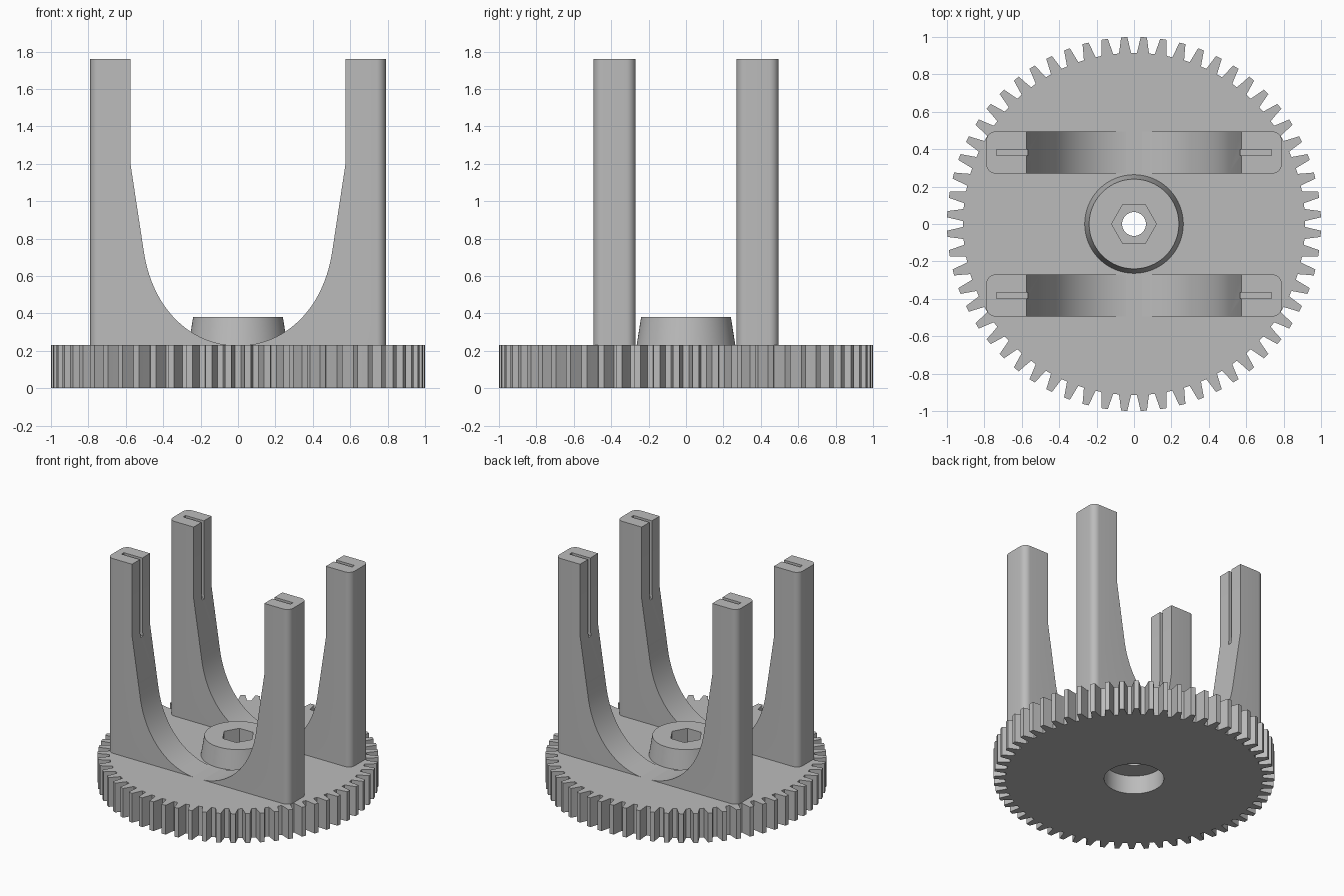
import bpy, bmesh, math
from mathutils import Vector
from mathutils.geometry import interpolate_bezier

default = bpy.data.objects.get("Cube")
if default:
    bpy.data.objects.remove(default, do_unlink=True)

GREY = (0.5, 0.5, 0.5, 1)
grey = bpy.data.materials.new("plain grey")
grey.use_nodes = True
grey.diffuse_color = GREY
grey.node_tree.nodes["Principled BSDF"].inputs["Base Color"].default_value = GREY

PLATE_TOP = 0.23
TEETH = 60


def prism(name, outline, offset):
    """Extrude a closed outline of 3D points along an offset."""
    bm = bmesh.new()
    face = bm.faces.new([bm.verts.new(p) for p in outline])
    top = bmesh.ops.extrude_face_region(bm, geom=[face])["geom"]
    bmesh.ops.translate(bm, verts=[v for v in top if isinstance(v, bmesh.types.BMVert)], vec=offset)
    bmesh.ops.recalc_face_normals(bm, faces=bm.faces)
    return finish(name, bm)


def finish(name, bm):
    mesh = bpy.data.meshes.new(name)
    bm.to_mesh(mesh)
    bm.free()
    mesh.materials.append(grey)
    obj = bpy.data.objects.new(name, mesh)
    bpy.context.collection.objects.link(obj)
    return obj


def cylinder(name, r1, r2, z1, z2, sides=64):
    bm = bmesh.new()
    bmesh.ops.create_cone(bm, cap_ends=True, segments=sides, radius1=r1, radius2=r2, depth=z2 - z1)
    # Hexagons get their points on the x axis
    turn = bmesh.ops.rotate
    from_y = math.pi / 2 if sides == 6 else 0
    for v in bm.verts:
        v.co.z += (z1 + z2) / 2
        if from_y:
            v.co.x, v.co.y = v.co.y, -v.co.x
    bmesh.ops.recalc_face_normals(bm, faces=bm.faces)
    return finish(name, bm)


def cut(obj, cutter):
    mod = obj.modifiers.new("cut", "BOOLEAN")
    mod.operation = "DIFFERENCE"
    mod.solver = "EXACT"
    mod.object = cutter
    cutter.hide_render = True
    apply(obj)
    bpy.data.objects.remove(cutter, do_unlink=True)


def apply(obj):
    bpy.ops.object.select_all(action="DESELECT")
    obj.select_set(True)
    bpy.context.view_layer.objects.active = obj
    for mod in list(obj.modifiers):
        bpy.ops.object.modifier_apply(modifier=mod.name)


def smooth(obj):
    apply(obj)
    bpy.ops.object.shade_smooth_by_angle(angle=math.radians(25))


# Gear plate: each tooth is a (pitch fraction, radius) flank profile
tooth = [(-0.34, 0.915), (-0.29, 0.935), (-0.16, 1.0),
         (0.16, 1.0), (0.29, 0.935), (0.34, 0.915)]
pitch = 2 * math.pi / TEETH
outline = []
for i in range(TEETH):
    for frac, r in tooth:
        a = (i + 0.5 + frac) * pitch
        outline.append((r * math.cos(a), r * math.sin(a), 0))
gear = prism("gear_plate", outline, (0, 0, PLATE_TOP))

# Tapered hub, joined to the plate
hub = cylinder("hub", 0.267, 0.24, PLATE_TOP - 0.02, 0.38)
union = gear.modifiers.new("hub", "BOOLEAN")
union.operation = "UNION"
union.solver = "EXACT"
union.object = hub
apply(gear)
bpy.data.objects.remove(hub, do_unlink=True)

# Bore from below, hexagonal nut pocket from above, shaft hole through
cut(gear, cylinder("bore_cutter", 0.213, 0.213, -0.1, 0.145))
cut(gear, cylinder("nut_cutter", 0.12, 0.12, 0.23, 0.5, 6))
cut(gear, cylinder("shaft_cutter", 0.064, 0.064, -0.2, 0.6, 48))
smooth(gear)

# Cradle profile: outer post, straight inner face, then a bowl curve
curve = interpolate_bezier(Vector((0.505, 0.74)), Vector((0.46, 0.42)),
                           Vector((0.25, 0.228)), Vector((0, 0.228)), 28)
half = [(0.79, 0.2), (0.79, 1.76), (0.575, 1.76), (0.575, 1.2)] + [(p.x, p.y) for p in curve]
profile = half + [(-x, z) for x, z in reversed(half[:-1])]

for label, y in (("front", -0.495), ("back", 0.27)):
    cradle = prism(label + "_cradle", [(x, y, z) for x, z in profile], (0, 0.225, 0))
    # Round the upright outer corners
    bm = bmesh.new()
    bm.from_mesh(cradle.data)
    corners = [e for e in bm.edges
               if all(abs(v.co.x) > 0.78 for v in e.verts)
               and abs(e.verts[0].co.z - e.verts[1].co.z) > 1]
    bmesh.ops.bevel(bm, geom=corners, offset=0.05, segments=8, profile=0.5, affect="EDGES")
    bm.to_mesh(cradle.data)
    bm.free()
    # Narrow slot in the top of each post
    mid = y + 0.1125
    for s in (-1, 1):
        rect = [(s * x, mid + d, 1.15) for x, d in
                ((0.4, -0.015), (0.735, -0.015), (0.735, 0.015), (0.4, 0.015))]
        cut(cradle, prism("slot_cutter", rect, (0, 0, 0.8)))
    smooth(cradle)
